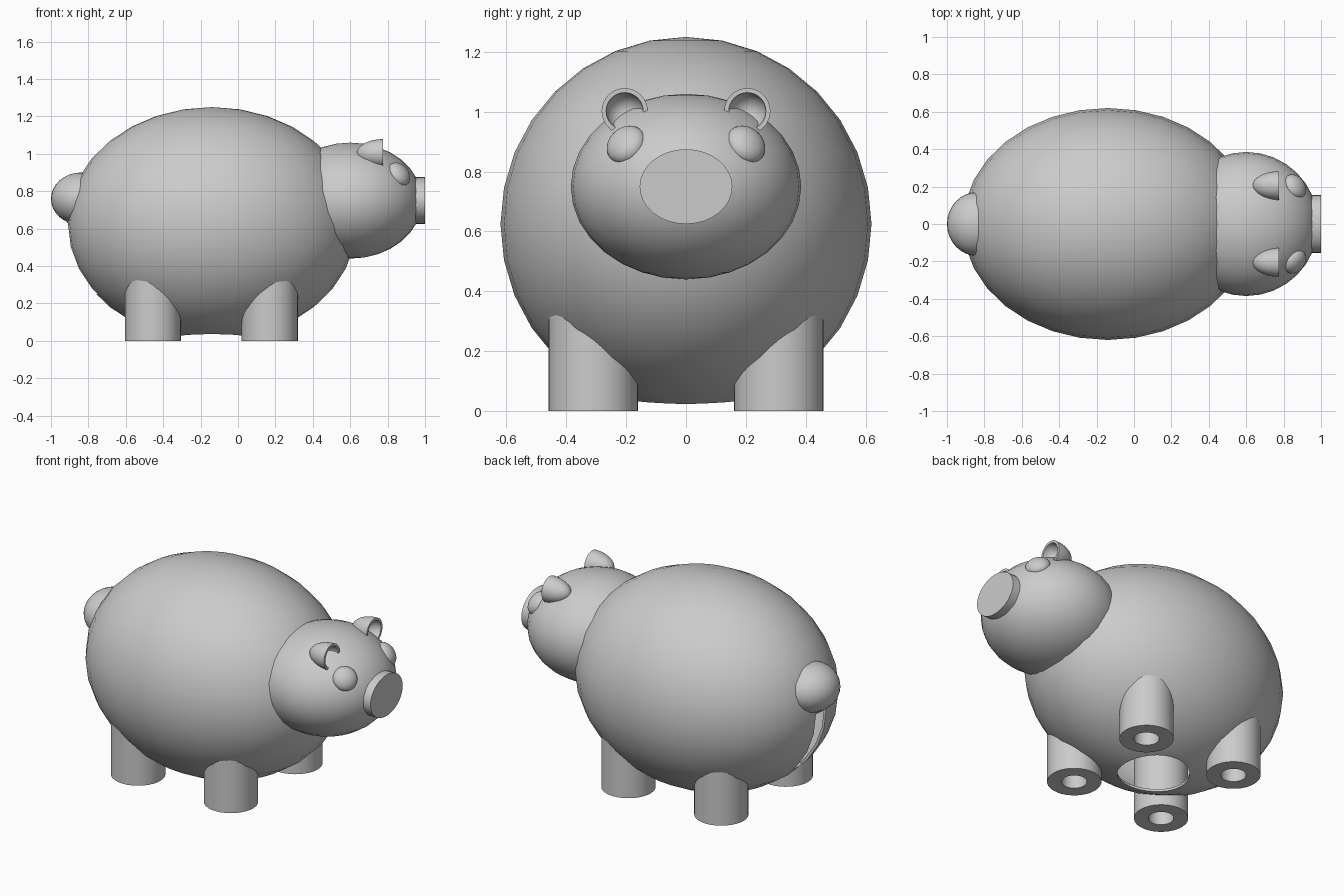
import bpy, bmesh, math
from mathutils import Vector

if "Cube" in bpy.data.objects:
    bpy.data.objects.remove(bpy.data.objects["Cube"], do_unlink=True)

grey = bpy.data.materials.new("plain grey")
grey.use_nodes = True
grey.diffuse_color = (0.6, 0.6, 0.6, 1)
grey.node_tree.nodes["Principled BSDF"].inputs["Base Color"].default_value = (0.6, 0.6, 0.6, 1)


def activate(obj):
    bpy.ops.object.select_all(action="DESELECT")
    obj.select_set(True)
    bpy.context.view_layer.objects.active = obj


def finish(obj, name):
    obj.name = name
    if not obj.data.materials:
        obj.data.materials.append(grey)
    activate(obj)
    bpy.ops.object.transform_apply(location=False, rotation=True, scale=True)
    bpy.ops.object.shade_smooth_by_angle(angle=math.radians(35))
    return obj


def ball(name, centre, radii, normal=None):
    bpy.ops.mesh.primitive_uv_sphere_add(segments=32, ring_count=16, location=centre)
    obj = bpy.context.object
    obj.scale = radii
    if normal:
        obj.rotation_euler = Vector(normal).to_track_quat("Z", "Y").to_euler()
    return finish(obj, name)


def lathe(name, profile, centre, axis="Z", closed=False):
    """Spin (radius, height) points about the local z axis."""
    bm = bmesh.new()
    verts = [bm.verts.new((r, 0, h)) for r, h in profile]
    edges = [bm.edges.new(pair) for pair in zip(verts, verts[1:])]
    if closed:
        edges.append(bm.edges.new((verts[-1], verts[0])))
    bmesh.ops.spin(bm, geom=verts + edges, cent=(0, 0, 0), axis=(0, 0, 1),
                   angle=math.tau, steps=32, use_duplicate=False)
    bmesh.ops.remove_doubles(bm, verts=bm.verts, dist=0.0005)
    bmesh.ops.recalc_face_normals(bm, faces=bm.faces)
    mesh = bpy.data.meshes.new(name)
    bm.to_mesh(mesh)
    bm.free()
    obj = bpy.data.objects.new(name, mesh)
    bpy.context.collection.objects.link(obj)
    obj.location = centre
    if axis == "X":
        obj.rotation_euler.y = math.pi / 2
    return finish(obj, name)


def cut(target, cutter):
    mod = target.modifiers.new("opening", "BOOLEAN")
    mod.operation, mod.solver, mod.object = "DIFFERENCE", "EXACT", cutter
    activate(target)
    bpy.ops.object.modifier_apply(modifier=mod.name)
    bpy.data.objects.remove(cutter, do_unlink=True)


# Hollow body with a round opening below and a slot under the tail
body = ball("body", (-0.14, 0, 0.625), (0.775, 0.62, 0.625))
shell = body.modifiers.new("shell", "SOLIDIFY")
shell.thickness, shell.offset = 0.015, -1
activate(body)
bpy.ops.object.modifier_apply(modifier=shell.name)

bpy.ops.mesh.primitive_cylinder_add(vertices=32, radius=0.2, depth=0.3, location=(-0.14, 0, 0))
cut(body, bpy.context.object)
bpy.ops.mesh.primitive_cube_add(size=1, location=(-0.85, 0, 0.44))
slot_cutter = bpy.context.object
slot_cutter.scale = (0.4, 0.1, 0.38)
cut(body, slot_cutter)
finish(body, "body")

# Head, snout and tail
ball("head", (0.6, 0, 0.75), (0.385, 0.385, 0.31))
bpy.ops.mesh.primitive_cylinder_add(vertices=32, radius=1, depth=1, location=(0.95, 0, 0.75),
                                    rotation=(0, math.pi / 2, 0))
snout = bpy.context.object
snout.scale = (0.125, 0.155, 0.1)
finish(snout, "snout")
ball("tail", (-0.84, 0, 0.76), (0.16, 0.17, 0.14))

# Cupped ear outline: outer dome, then back along the inner bowl
quarter = [i * math.pi / 16 for i in range(9)]
ear_profile = [(0.077 * math.sin(a), -0.14 * math.cos(a)) for a in quarter]
ear_profile += [(0.062 * math.sin(a), -0.07 * math.cos(a)) for a in reversed(quarter)]

# Hollow tube outline for the legs
leg_profile = [(0.15, 0), (0.15, 0.4), (0.07, 0.4), (0.07, 0)]

for side, label in ((1, "left"), (-1, "right")):
    ball(label + "_eye", (0.86, 0.2 * side, 0.89), (0.07, 0.07, 0.045), (0.68, 0.49 * side, 0.55))
    lathe(label + "_ear", ear_profile, (0.775, 0.205 * side, 1.002), "X")
    for end, x in (("front", 0.17), ("rear", -0.455)):
        lathe(f"{end}_{label}_leg", leg_profile, (x, 0.31 * side, 0), closed=True)
